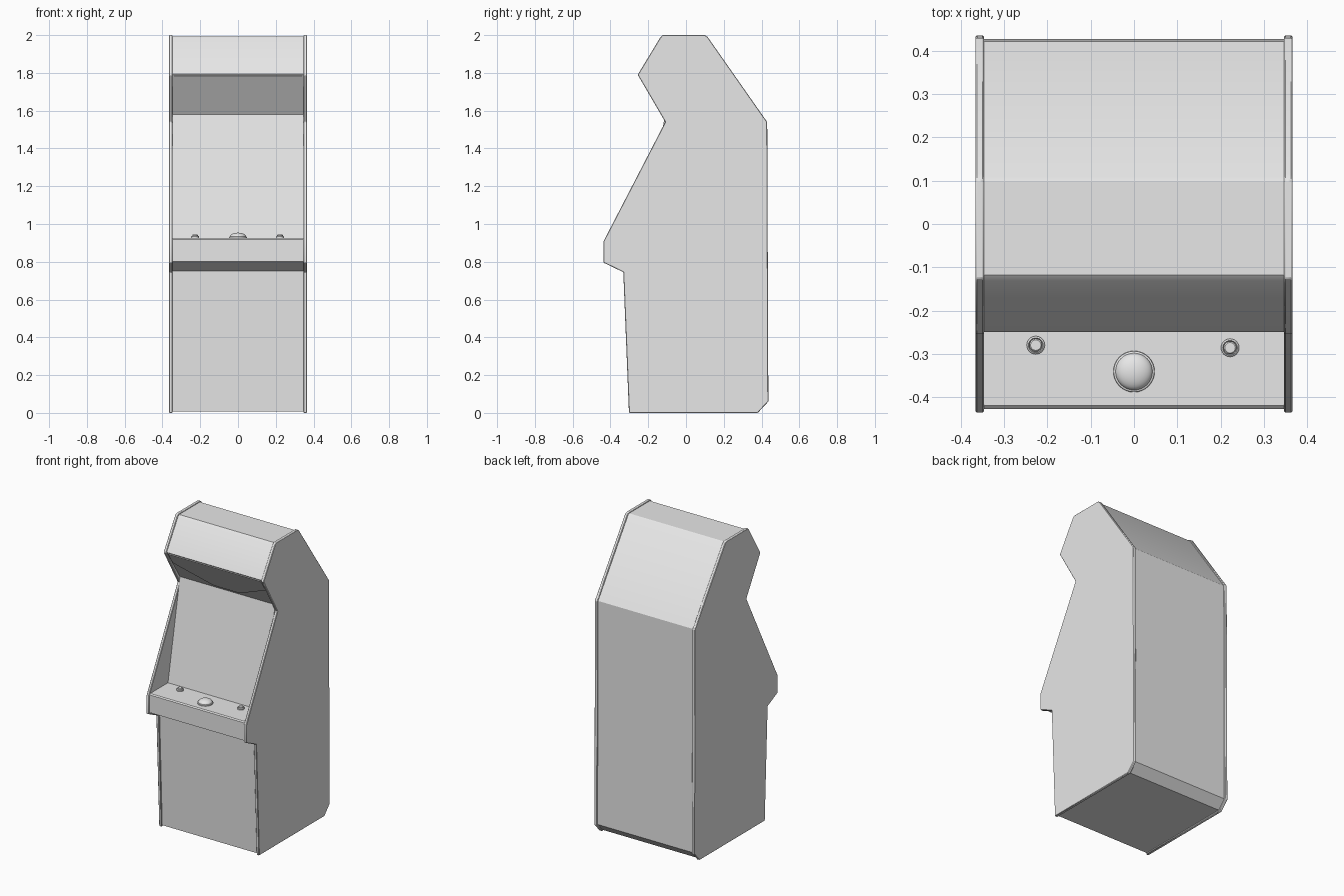
import bpy, bmesh, math
from mathutils import Vector

if "Cube" in bpy.data.objects:
    bpy.data.objects.remove(bpy.data.objects["Cube"])

grey = bpy.data.materials.new("light grey")
grey.diffuse_color = (0.8, 0.8, 0.8, 1)
grey.use_nodes = True
grey.node_tree.nodes["Principled BSDF"].inputs["Base Color"].default_value = grey.diffuse_color


def finish(name, bm, bevel=0):
    bmesh.ops.recalc_face_normals(bm, faces=bm.faces[:])
    me = bpy.data.meshes.new(name)
    bm.to_mesh(me)
    bm.free()
    ob = bpy.data.objects.new(name, me)
    bpy.context.collection.objects.link(ob)
    me.materials.append(grey)
    if bevel:
        m = ob.modifiers.new("bevel", 'BEVEL')
        m.width, m.segments = bevel, 1
    bpy.ops.object.select_all(action='DESELECT')
    ob.select_set(True)
    bpy.context.view_layer.objects.active = ob
    bpy.ops.object.shade_smooth_by_angle(angle=math.radians(30))
    return ob


def extrude_profile(name, pts, x0, x1, bevel=0):
    """Closed (y, z) outline swept from x0 to x1."""
    bm = bmesh.new()
    face = bm.faces.new([bm.verts.new((x0, y, z)) for y, z in pts])
    res = bmesh.ops.extrude_face_region(bm, geom=[face])
    moved = [g for g in res["geom"] if isinstance(g, bmesh.types.BMVert)]
    bmesh.ops.translate(bm, verts=moved, vec=(x1 - x0, 0, 0))
    return finish(name, bm, bevel)


def lathe(name, pts, x, y, z, steps=24):
    """Revolve (radius, height) points about a vertical axis."""
    bm = bmesh.new()
    vs = [bm.verts.new((r, 0, h)) for r, h in pts]
    es = [bm.edges.new(p) for p in zip(vs, vs[1:])]
    bmesh.ops.spin(bm, geom=vs + es, cent=(0, 0, 0), axis=(0, 0, 1),
                   angle=2 * math.pi, steps=steps)
    bmesh.ops.remove_doubles(bm, verts=bm.verts[:], dist=1e-5)
    bmesh.ops.translate(bm, verts=bm.verts[:], vec=(x, y, z))
    return finish(name, bm)


# Side panels, standing slightly proud of the body
side = [(-0.302, 0), (0.38, 0), (0.436, 0.06), (0.43, 1.54), (0.115, 1.99),
        (0.10, 2.0), (-0.125, 2.0), (-0.138, 1.985), (-0.256, 1.79),
        (-0.11, 1.54), (-0.436, 0.91), (-0.436, 0.795), (-0.332, 0.745)]
for label, s in (("left", -1), ("right", 1)):
    extrude_profile(label + "_side_panel", side, s * 0.347, s * 0.366, 0.003)

# Body between the panels: base, console, screen, marquee, top and back
body = [(-0.295, 0.008), (0.375, 0.008), (0.427, 0.063), (0.422, 1.538),
        (0.108, 1.987), (0.098, 1.993), (-0.118, 1.993), (-0.131, 1.983),
        (-0.249, 1.793), (-0.11, 1.58), (-0.235, 0.926), (-0.42, 0.926),
        (-0.427, 0.919), (-0.427, 0.802), (-0.322, 0.752)]
extrude_profile("cabinet_body", body, -0.348, 0.348)

# Tapered plate on the underside of the marquee
bm = bmesh.new()
lo, hi = Vector((0, -0.11, 1.58)), Vector((0, -0.249, 1.793))
normal = Vector((0, lo.z - hi.z, hi.y - lo.y)).normalized()
outline = [(-0.09, 0.08), (0.10, 0.08), (0.34, 0.6), (0.34, 0.97),
           (-0.34, 0.97), (-0.34, 0.6)]
plate = bm.faces.new([bm.verts.new(lo.lerp(hi, t) + Vector((x, 0, 0)))
                      for x, t in outline])
res = bmesh.ops.extrude_face_region(bm, geom=[plate])
bmesh.ops.translate(bm, vec=normal * 0.004,
                    verts=[g for g in res["geom"] if isinstance(g, bmesh.types.BMVert)])
finish("speaker_plate", bm)

# Control ball: a dome rising out of a thin ring
dome = [(0.043 * math.cos(a), 0.006 + 0.022 * math.sin(a))
        for a in [math.pi / 2 * i / 8 for i in range(9)]]
lathe("control_ball", dome, 0, -0.341, 0.926, 32)
lathe("ball_ring", [(0.048, -0.002), (0.047, 0.006), (0.042, 0.008), (0.041, 0.0)],
      0, -0.341, 0.926, 32)

# Push buttons with a rim and a raised cap
for label, x, y in (("left", -0.227, -0.28), ("right", 0.222, -0.286)):
    lathe(label + "_button",
          [(0.021, -0.002), (0.021, 0.008), (0.017, 0.011), (0.015, 0.007),
           (0.015, 0.015), (0.012, 0.018), (0, 0.018)], x, y, 0.926)
